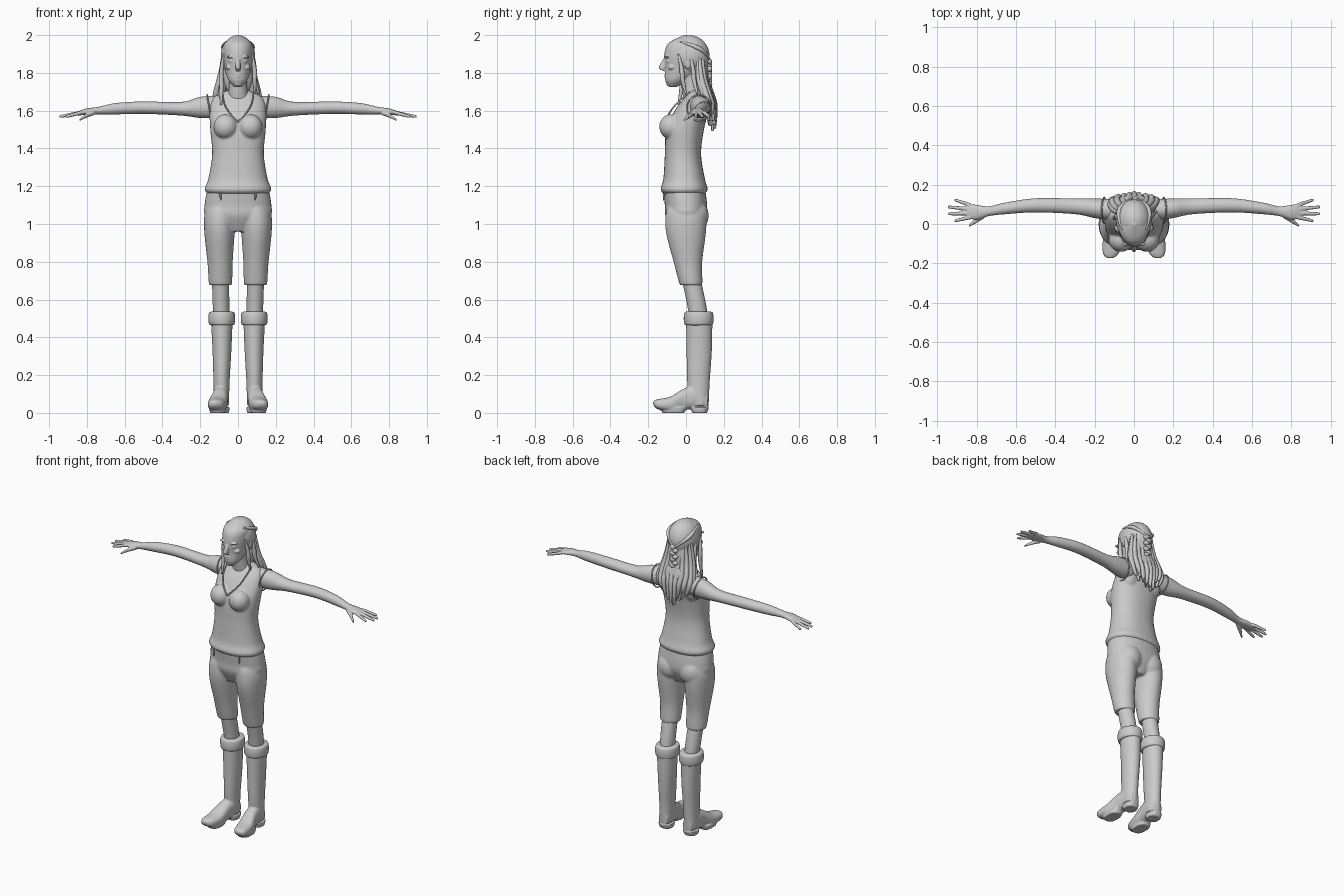
import bpy, bmesh, math, random
from mathutils import Vector

random.seed(4)
old = bpy.data.objects.get("Cube")
if old:
    bpy.data.objects.remove(old, do_unlink=True)

grey = bpy.data.materials.new("clay_grey")
grey.use_nodes = True
grey.diffuse_color = (0.6, 0.6, 0.6, 1)
shader = next(node for node in grey.node_tree.nodes if node.type == 'BSDF_PRINCIPLED')
shader.inputs["Base Color"].default_value = grey.diffuse_color
MIDDLE, BOTH = (1,), (-1, 1)


def smooth_rows(rows, steps=5):
    """Hermite interpolation of cross-section rows."""
    rows = [Vector(row) for row in rows]
    last = len(rows) - 1
    slopes = [(rows[min(i + 1, last)] - rows[max(i - 1, 0)]) / 2 for i in range(last + 1)]
    result = []
    for i in range(last):
        for k in range(steps):
            t = k / steps
            ease = t * t * (3 - 2 * t)
            result.append(rows[i].lerp(rows[i + 1], ease) + slopes[i] * t * (1 - t) ** 2
                          - slopes[i + 1] * t * t * (1 - t))
    return result + [rows[last]]


def loft(bm, rows, axis='z', sides=MIDDLE, power=1.0, segments=32):
    """Closed tube of ellipses: (position on axis, centre u, v, radius u, v)."""
    def bend(wave):
        return math.copysign(abs(wave) ** power, wave)
    for side in sides:
        rings = []
        for pos, u, v, radius_u, radius_v in smooth_rows(rows):
            ring = []
            for k in range(segments):
                angle = math.tau * k / segments
                a = u + radius_u * bend(math.cos(angle))
                b = v + radius_v * bend(math.sin(angle))
                x, y, z = {'x': (pos, a, b), 'y': (a, pos, b), 'z': (a, b, pos)}[axis]
                ring.append(bm.verts.new((side * x, y, z)))
            rings.append(ring)
        for lower, upper in zip(rings, rings[1:]):
            for k in range(segments):
                bm.faces.new((lower[k - 1], lower[k], upper[k], upper[k - 1]))
        bm.faces.new(rings[0])
        bm.faces.new(rings[-1])


def blob(bm, centre, radii, sides=MIDDLE):
    """Ellipsoid, repeated on each given side."""
    for side in sides:
        made = bmesh.ops.create_uvsphere(bm, u_segments=24, v_segments=16, radius=1)
        for vert in made["verts"]:
            vert.co = Vector([c + r * w for c, r, w in zip(centre, radii, vert.co)])
            vert.co.x *= side


def finish(bm, name, voxel=0, soften=4):
    """Make the object; a voxel size fuses its pieces into one skin."""
    bmesh.ops.recalc_face_normals(bm, faces=bm.faces)
    mesh = bpy.data.meshes.new(name)
    bm.to_mesh(mesh)
    bm.free()
    mesh.materials.append(grey)
    mesh.shade_smooth()
    part = bpy.data.objects.new(name, mesh)
    bpy.context.collection.objects.link(part)
    if voxel:
        fuse = part.modifiers.new("fuse", 'REMESH')
        fuse.mode, fuse.voxel_size, fuse.use_smooth_shade = 'VOXEL', voxel, True
        relax = part.modifiers.new("soften", 'SMOOTH')
        relax.factor, relax.iterations = 0.5, soften


def strands(name, paths, thickness, tapered=True):
    """Round strands through control points, thinner at their ends if tapered."""
    curve = bpy.data.curves.new(name, 'CURVE')
    curve.dimensions, curve.bevel_depth, curve.bevel_resolution = '3D', thickness, 2
    curve.use_fill_caps = True
    for path in paths:
        spline = curve.splines.new('NURBS')
        spline.points.add(len(path) - 1)
        for i, (point, place) in enumerate(zip(spline.points, path)):
            point.co = (*place, 1)
            if tapered and i in (0, len(path) - 1):
                point.radius = 0.4
        spline.order_u, spline.use_endpoint_u, spline.resolution_u = 3, True, 6
    curve.materials.append(grey)
    part = bpy.data.objects.new(name, curve)
    bpy.context.collection.objects.link(part)
    bpy.ops.object.select_all(action='DESELECT')
    part.select_set(True)
    bpy.context.view_layer.objects.active = part
    bpy.ops.object.convert(target='MESH')
    bpy.context.object.data.shade_smooth()


# Head with neck
bm = bmesh.new()
loft(bm, [(1.725, 0, -.07, .02, .02), (1.76, 0, -.05, .05, .06), (1.82, 0, -.01, .07, .1),
          (1.9, 0, 0, .08, .115), (1.96, 0, 0, .07, .09), (2, 0, 0, .01, .01)])
loft(bm, [(1.6, 0, .05, .07, .05), (1.7, 0, .03, .05, .05), (1.8, 0, .02, .05, .05)])
# Nose, lips, chin, then brows, eyes, cheeks and ears
loft(bm, [(1.89, 0, -.1, .01, .01), (1.83, 0, -.124, .013, .02), (1.81, 0, -.11, .01, .01)])
for height in (1.78, 1.792):
    blob(bm, (0, -.1, height), (.022, .015, .006))
blob(bm, (0, -.09, 1.745), (.02, .015, .015))
blob(bm, (.034, -.1, 1.885), (.026, .013, .007), BOTH)
blob(bm, (.032, -.094, 1.862), (.016, .011, .008), BOTH)
blob(bm, (.045, -.075, 1.83), (.02, .02, .015), BOTH)
blob(bm, (.08, .01, 1.85), (.01, .02, .03), BOTH)
finish(bm, "head", .0035, 2)

# Arms with hands
bm = bmesh.new()
loft(bm, [(.1, .07, 1.62, .055, .06), (.2, .08, 1.617, .05, .056), (.3, .09, 1.61, .04, .036),
          (.5, .095, 1.616, .036, .033), (.65, .08, 1.61, .03, .03), (.74, .065, 1.6, .025, .02),
          (.8, .06, 1.595, .038, .017), (.85, .065, 1.585, .036, .011)], 'x', BOTH)
# Fingers fan out from the knuckles, the middle ones reaching furthest
for i in range(4):
    knuckle = .095 - .02 * i
    tip = knuckle + .025 - .014 * i
    reach = .95 - .016 * abs(i - 1.5) ** 2
    loft(bm, [(.83, knuckle, 1.59, .011, .011), (reach - .01, tip, 1.57, .008, .008),
              (reach, tip, 1.57, .004, .004)], 'x', BOTH)
loft(bm, [(.76, .045, 1.59, .015, .013), (.8, .02, 1.575, .014, .012),
          (.84, -.01, 1.55, .006, .006)], 'x', BOTH)
finish(bm, "arms", .004, 3)

# Sleeveless shirt with rolled hem, bust and shoulder blades
bm = bmesh.new()
loft(bm, [(1.16, 0, -.01, .16, .11), (1.185, 0, -.01, .177, .125), (1.24, 0, -.01, .157, .11),
          (1.37, 0, -.016, .137, .096), (1.5, 0, -.005, .147, .1), (1.6, 0, .03, .15, .09),
          (1.67, 0, .055, .13, .063), (1.71, 0, .055, .05, .03)], power=.88)
blob(bm, (.066, -.08, 1.515), (.064, .062, .066), BOTH)
blob(bm, (.085, .06, 1.6), (.06, .052, .09), BOTH)
finish(bm, "shirt", .006, 8)

# Neckline and armhole edging
strands("neckline", [[(side * .083, .02, 1.7), (side * .08, -.04, 1.65), (side * .05, -.09, 1.59),
                      (0, -.113, 1.54)] for side in BOTH], .004, False)
turns = [math.tau * k / 16 for k in range(17)]
strands("armhole_edges", [[(side * (.152 + .012 * math.cos(turn)), .07 + .066 * math.sin(turn),
                            1.615 + .07 * math.cos(turn)) for turn in turns]
                          for side in BOTH], .004, False)

# Cropped trousers: pelvis, legs and seat
bm = bmesh.new()
loft(bm, [(.96, 0, 0, .06, .07), (1.04, 0, 0, .17, .108), (1.1, 0, 0, .177, .112),
          (1.18, 0, -.01, .165, .112)], power=.9)
loft(bm, [(.676, .093, .025, .055, .055), (.69, .093, .025, .062, .062), (.8, .095, .01, .067, .076),
          (.95, .098, 0, .08, .105), (1.05, .094, 0, .083, .108), (1.12, .08, 0, .07, .09)], sides=BOTH)
blob(bm, (.078, .05, 1.045), (.078, .07, .085), BOTH)
finish(bm, "trousers", .006, 6)
strands("drawstrings", [[(side * .092, -.115 - drop / 9, 1.17 - drop) for drop in (0, .02, .045)]
                        for side in BOTH], .007)

# Lower legs between trousers and boots
bm = bmesh.new()
loft(bm, [(.48, .087, .07, .04, .05), (.58, .09, .055, .044, .05), (.72, .093, .025, .045, .05)],
     sides=BOTH)
finish(bm, "lower_legs")

# Boots: shaft, foot with toes turned out, then heel and sole
bm = bmesh.new()
loft(bm, [(.04, .088, .07, .04, .05), (.17, .087, .066, .043, .06), (.33, .085, .07, .05, .067),
          (.5, .086, .07, .058, .07)], sides=BOTH)
loft(bm, [(-.174, .122, .053, .015, .01), (-.15, .118, .046, .04, .026), (-.08, .108, .047, .05, .04),
          (-.01, .096, .072, .043, .057), (.06, .088, .085, .041, .06), (.115, .087, .06, .03, .04)],
     'y', BOTH, .8)
for x, y, length in ((.088, .072, .05), (.108, -.067, .07)):
    loft(bm, [(0, x, y, .04, length - .01), (.03, x, y, .045, length)], sides=BOTH, power=.8)
finish(bm, "boots", .005, 4)

# Folded boot cuffs with a rounded profile
bm = bmesh.new()
profile = [math.pi * (k / 6 - .5) for k in range(7)]
loft(bm, [(.5 + .037 * math.sin(t), .086, .067, .052 + .019 * math.cos(t) ** .5,
           .06 + .019 * math.cos(t) ** .5) for t in profile], sides=BOTH)
finish(bm, "boot_cuffs")

# Hair cap and volume behind the neck
bm = bmesh.new()
blob(bm, (0, .018, 1.888), (.092, .108, .112))
blob(bm, (0, .07, 1.79), (.08, .048, .12))
blob(bm, (0, .115, 1.655), (.088, .034, .09))
finish(bm, "hair_cap", .006, 4)

# Loose locks spread over the back and gather to a point
locks = []
for i in range(23):
    x = .21 * (i / 22 - .5) + random.uniform(-.006, .006)
    y = .08 + .012 * (i % 3) - .18 * abs(x)
    end = 1.48 + .8 * abs(x) + random.uniform(0, .05)
    sway = random.uniform(-.015, .015)
    locks.append([(x * .75, y, 1.88), (x * .85, y, 1.78), (x * 1.1, y + .03, 1.69),
                  (x * 1.1 + sway, y + .055, 1.62), (x * .85, y + .05, end)])
strands("back_locks", locks, .016)

# Locks framing the face, reaching lower on the right
framing = []
for side, drop in ((-1, .09), (1, .07)):
    for back in (0, .06):
        framing.append([(side * (.075 + back / 9), back - .04, 1.9), (side * .09, back - .02, 1.82),
                        (side * .087, back - .02, 1.9 - 2 * drop),
                        (side * (.09 + back / 3), back - .04 * (side < 0), 1.9 - 3 * drop)])
strands("side_locks", framing, .013)

# Side braids meeting in a centre braid
strands("side_braids", [[(side * .06, -.03, 1.965), (side * .085, .04, 1.945),
                         (side * .065, .105, 1.91), (0, .13, 1.86)] for side in BOTH], .012)
bm = bmesh.new()
for k in range(8):
    blob(bm, (.008 * (-1) ** k, .125, 1.86 - .02 * k), (.02, .014, .015))
finish(bm, "centre_braid")
